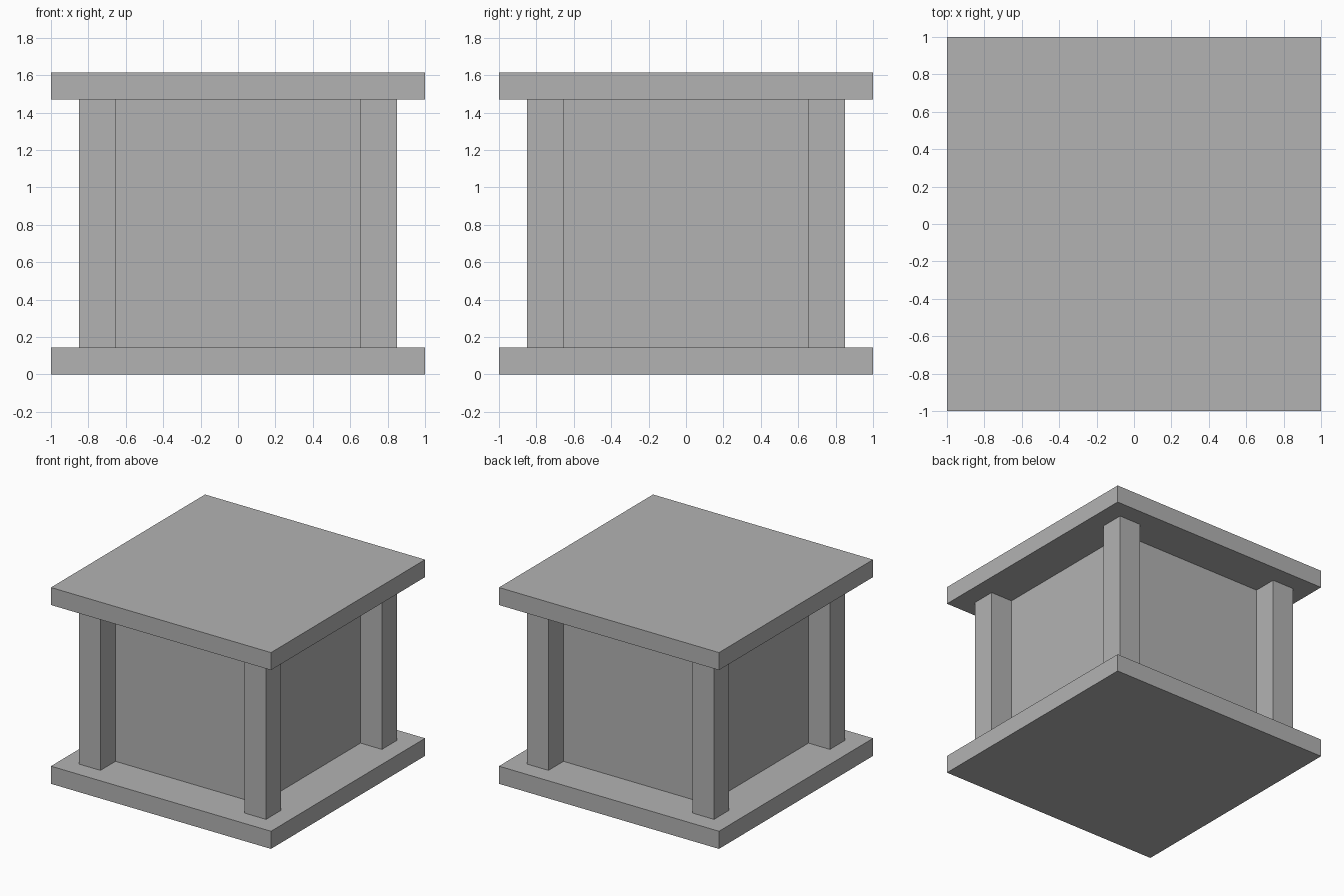
import bpy
import bmesh
from mathutils import Matrix, Vector

cube = bpy.data.objects.get("Cube")
if cube:
    bpy.data.objects.remove(cube, do_unlink=True)

# Single grey material
COLOUR = (0.45, 0.45, 0.45, 1.0)
grey = bpy.data.materials.new("plain grey")
grey.use_nodes = True
grey.diffuse_color = COLOUR
grey.node_tree.nodes["Principled BSDF"].inputs["Base Color"].default_value = COLOUR


def box(name, low, high):
    """Add a flat-faced box spanning two opposite corners."""
    low, high = Vector(low), Vector(high)
    bm = bmesh.new()
    bmesh.ops.create_cube(bm, size=1.0, matrix=Matrix.Diagonal((*(high - low), 1.0)))
    mesh = bpy.data.meshes.new(name)
    bm.to_mesh(mesh)
    bm.free()
    mesh.materials.append(grey)
    obj = bpy.data.objects.new(name, mesh)
    obj.location = (low + high) / 2
    bpy.context.collection.objects.link(obj)
    return obj


FLOOR, CEILING, TOP = 0.145, 1.469, 1.613
INNER, OUTER = 0.655, 0.85

# Base and roof slabs
box("base_slab", (-1, -1, 0), (1, 1, FLOOR))
box("roof_slab", (-1, -1, CEILING), (1, 1, TOP))

# Central block between the slabs
box("central_block", (-INNER, -INNER, FLOOR), (INNER, INNER, CEILING))

# Square corner pillars, touching the block along its corner edges
width = OUTER - INNER
for side, x in (("right", -OUTER), ("left", INNER)):
    for end, y in (("front", -OUTER), ("back", INNER)):
        box(f"{end}_{side}_pillar", (x, y, FLOOR), (x + width, y + width, CEILING))
